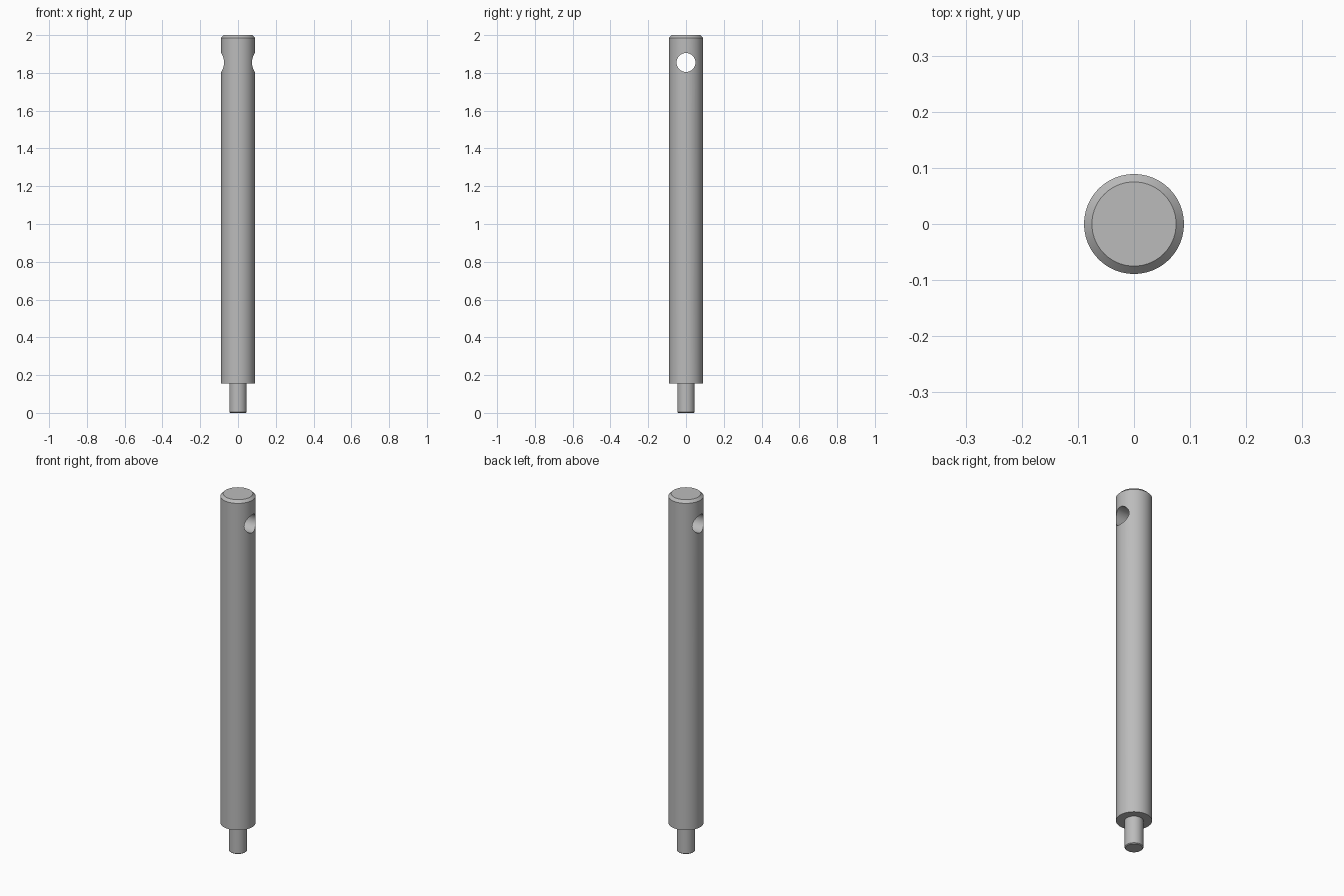
import bpy
import bmesh
import math
from mathutils import Matrix

cube = bpy.data.objects.get("Cube")
if cube:
    bpy.data.objects.remove(cube, do_unlink=True)

SEGMENTS = 96
HOLE_RADIUS = 0.05
HOLE_HEIGHT = 1.855

steel = bpy.data.materials.new("grey steel")
steel.use_nodes = True
colour = (0.5, 0.5, 0.5, 1)
steel.diffuse_color = colour
steel.node_tree.nodes["Principled BSDF"].inputs["Base Color"].default_value = colour


def add_object(name, bm):
    mesh = bpy.data.meshes.new(name)
    bm.to_mesh(mesh)
    bm.free()
    mesh.materials.append(steel)
    obj = bpy.data.objects.new(name, mesh)
    bpy.context.collection.objects.link(obj)
    return obj


# Stepped rod: thin pin, shoulder, long shaft and chamfered top
profile = [(0.042, 0), (0.046, 0.004), (0.046, 0.155), (0.089, 0.155),
           (0.089, 1.986), (0.075, 2)]
bm = bmesh.new()
rings = []
for radius, z in profile:
    ring = bmesh.ops.create_circle(bm, segments=SEGMENTS, radius=radius,
                                   matrix=Matrix.Translation((0, 0, z)))
    rings.append(ring["verts"])
for low, high in zip(rings, rings[1:]):
    for i in range(SEGMENTS):
        j = (i + 1) % SEGMENTS
        bm.faces.new((low[i], low[j], high[j], high[i]))
bm.faces.new(rings[0])
bm.faces.new(rings[-1])
bmesh.ops.recalc_face_normals(bm, faces=bm.faces)
rod = add_object("drilled_rod", bm)

# Cross hole drilled from side to side
bm = bmesh.new()
bmesh.ops.create_cone(
    bm, cap_ends=True, segments=64, radius1=HOLE_RADIUS, radius2=HOLE_RADIUS, depth=0.4,
    matrix=Matrix.Translation((0, 0, HOLE_HEIGHT)) @ Matrix.Rotation(math.pi / 2, 4, "Y"))
cutter = add_object("hole_cutter", bm)
cutter.hide_render = True

drill = rod.modifiers.new("cross hole", "BOOLEAN")
drill.operation = "DIFFERENCE"
drill.solver = "EXACT"
drill.object = cutter

# Bake the hole so the shading can keep its rim sharp
bpy.ops.object.select_all(action="DESELECT")
rod.select_set(True)
bpy.context.view_layer.objects.active = rod
bpy.ops.object.modifier_apply(modifier=drill.name)
bpy.data.objects.remove(cutter, do_unlink=True)
bpy.ops.object.shade_smooth_by_angle(angle=math.radians(30))
